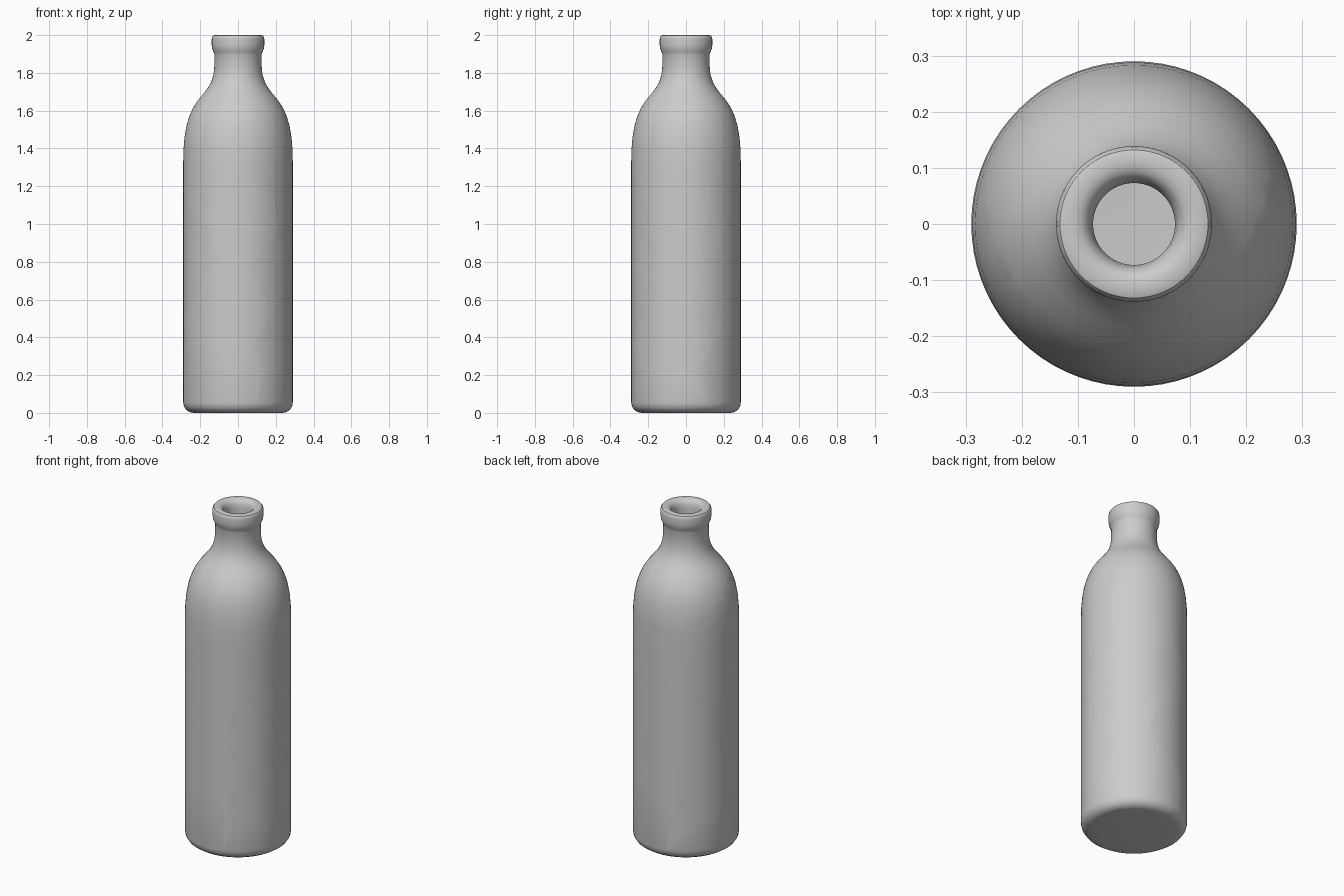
import bpy, bmesh
from math import pi
from mathutils import Vector

if "Cube" in bpy.data.objects:
    bpy.data.objects.remove(bpy.data.objects["Cube"])

# Closed wall profile (radius, height): base, body, shoulder, neck, lip, then the inside
PROFILE = [(0, 0), (.235, 0), (.256, .004), (.274, .016), (.286, .034), (.29, .055),
           (.29, .7), (.29, 1.33), (.288, 1.4), (.283, 1.46), (.273, 1.52), (.258, 1.57),
           (.238, 1.615), (.212, 1.655), (.183, 1.69), (.16, 1.72), (.143, 1.75),
           (.131, 1.785), (.126, 1.82), (.124, 1.895), (.129, 1.91), (.136, 1.925),
           (.139, 1.945), (.139, 1.98), (.137, 1.99), (.132, 1.997), (.124, 2.0),
           (.105, 2.0), (.092, 1.996), (.082, 1.986), (.076, 1.97), (.073, 1.95),
           (.073, 1.82), (.085, 1.75), (.13, 1.68), (.19, 1.6), (.225, 1.5), (.24, 1.36),
           (.24, .09), (.225, .06), (.19, .05), (0, .05)]

# One seed per shard, smaller shards around the impact on the right side
SEEDS = {
    "neck": (0, .14, 1.66),
    "upper_left": (-.2, -.14, 1.3),
    "upper_right": (.22, -.12, 1.42),
    "front_middle": (.05, -.27, .98),
    "left_middle": (-.236, -.11, .83),
    "front_lower": (-.03, -.27, .6),
    "front_base": (-.08, -.2, .14),
    "right_middle": (.21, -.2, .77),
    "right_lower": (.25, -.08, .38),
    "right_base": (.2, -.1, .06),
    "right_upper": (.28, -.03, 1.1),
    "back_right_upper": (.13, .23, 1.12),
    "impact_upper": (.27, -.05, .94),
    "impact_centre": (.28, 0, .835),
    "impact_back": (.23, .16, .87),
    "impact_lower": (.28, -.03, .7),
    "back_right_lower": (.24, .14, .64),
    "back_upper": (-.18, .17, 1.13),
    "back_middle": (-.02, .26, .86),
    "back_lower": (-.11, .235, .52),
    "back_base": (.12, .2, .2),
    "underside": (-.08, .04, -.03),
}


def lathe(profile, steps=72):
    bm = bmesh.new()
    verts = [bm.verts.new((r, 0, z)) for r, z in profile]
    edges = [bm.edges.new(pair) for pair in zip(verts, verts[1:])]
    bmesh.ops.spin(bm, geom=verts + edges, cent=(0, 0, 0), axis=(0, 0, 1),
                   angle=2 * pi, steps=steps)
    bmesh.ops.remove_doubles(bm, verts=bm.verts, dist=1e-5)
    bmesh.ops.recalc_face_normals(bm, faces=bm.faces)
    return bm


def make_shard(bottle, name, seed):
    """Keep the region of the bottle nearest to this seed, capping every break."""
    bm = bottle.copy()
    here = Vector(seed)
    others = sorted((Vector(s) for s in SEEDS.values() if s != seed),
                    key=lambda p: (p - here).length)
    for other in others:
        normal = (other - here).normalized()
        geom = bm.verts[:] + bm.edges[:] + bm.faces[:]
        cut = bmesh.ops.bisect_plane(bm, geom=geom, dist=1e-6, plane_co=(here + other) / 2,
                                     plane_no=normal, clear_outer=True)["geom_cut"]
        rim = [e for e in cut if isinstance(e, bmesh.types.BMEdge) and e.is_boundary]
        if rim:
            bmesh.ops.triangle_fill(bm, edges=rim, use_beauty=True, normal=normal)
    if not bm.faces:
        bm.free()
        return
    bmesh.ops.recalc_face_normals(bm, faces=bm.faces)
    mesh = bpy.data.meshes.new(name)
    bm.to_mesh(mesh)
    bm.free()
    obj = bpy.data.objects.new(name, mesh)
    bpy.context.collection.objects.link(obj)
    bpy.ops.object.select_all(action="DESELECT")
    obj.select_set(True)
    bpy.context.view_layer.objects.active = obj
    bpy.ops.object.shade_smooth_by_angle(angle=pi / 6)


# Cracked bottle: one lathed wall split into fitted shards
bottle = lathe(PROFILE)
for part, seed in SEEDS.items():
    make_shard(bottle, "bottle_shard_" + part, seed)
bottle.free()
